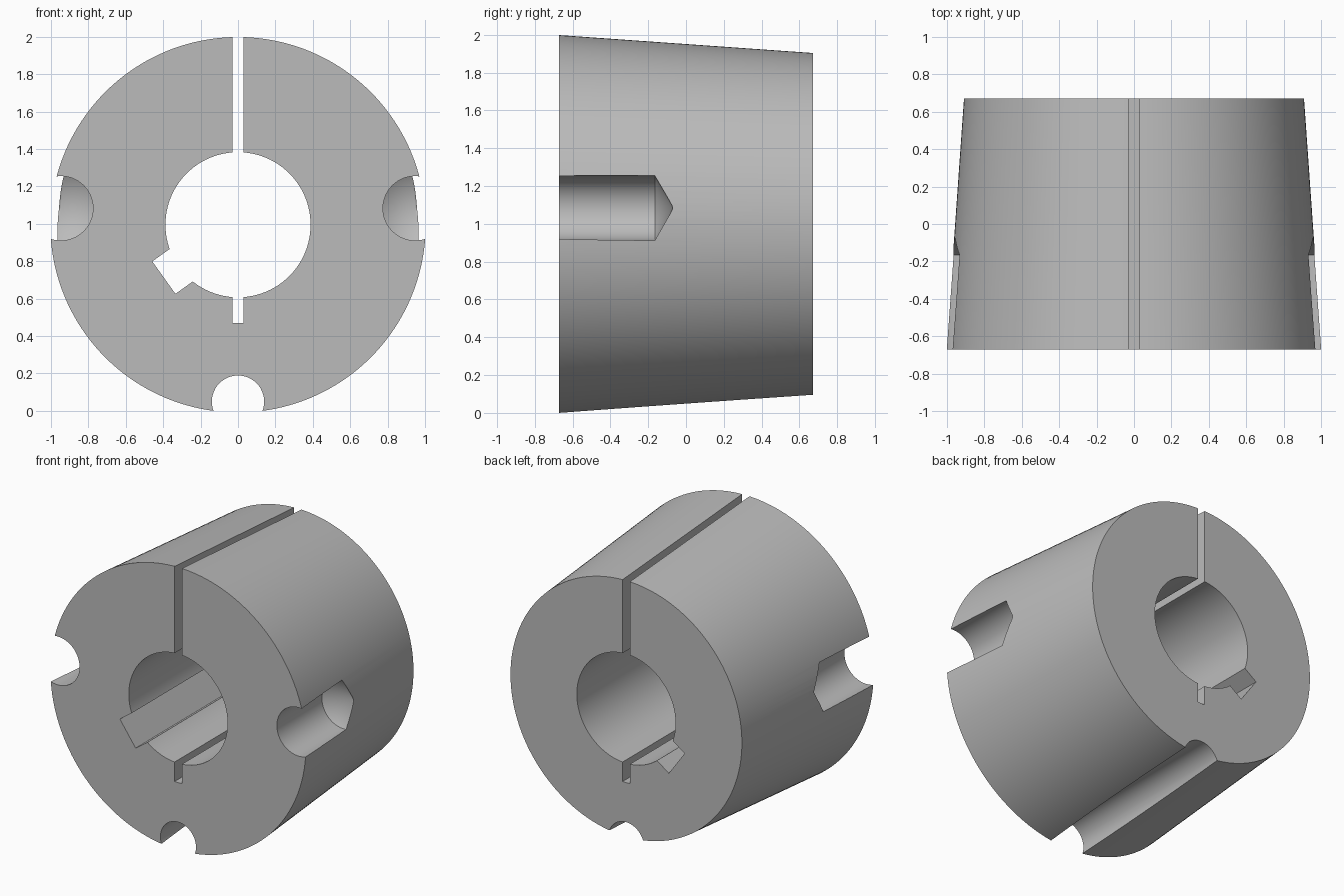
import bpy
from math import radians, pi, cos, sin
from mathutils import Matrix

default = bpy.data.objects.get("Cube")
if default:
    bpy.data.objects.remove(default)

AXIS_Z = 0.995          # height of the bore axis
HALF = 0.671            # half length along y
FRONT_R, BACK_R = 1.0036, 0.909
BORE_R = 0.388
ALONG_Y = (-pi / 2, 0, 0)   # turns local +z to +y

steel = bpy.data.materials.new("grey steel")
steel.use_nodes = True
GREY = (0.5, 0.5, 0.5, 1)
steel.diffuse_color = GREY
steel.node_tree.nodes["Principled BSDF"].inputs["Base Color"].default_value = GREY


def rod(name, x, z, y0, y1, r0, r1, sides):
    """Round body along y, from radius r0 at y0 to r1 at y1."""
    bpy.ops.mesh.primitive_cone_add(vertices=sides, radius1=r0, radius2=r1, depth=y1 - y0,
                                    location=(x, (y0 + y1) / 2, z), rotation=ALONG_Y)
    ob = bpy.context.object
    ob.name = name
    ob.data.materials.append(steel)
    return ob


def bar(name, x, z, width, height, tilt=0):
    """Box running the whole length, tilted about y."""
    bpy.ops.mesh.primitive_cube_add(size=1, location=(x, 0, z), rotation=(0, tilt, 0))
    ob = bpy.context.object
    ob.name = name
    ob.scale = (width, 3 * HALF, height)
    ob.data.materials.append(steel)
    return ob


def cut(body, cutter):
    """Subtract the cutter from the body and discard it."""
    mod = body.modifiers.new(cutter.name, "BOOLEAN")
    mod.operation = "DIFFERENCE"
    mod.solver = "EXACT"
    mod.object = cutter
    bpy.context.view_layer.objects.active = body
    bpy.ops.object.modifier_apply(modifier=mod.name)
    bpy.data.objects.remove(cutter)


# Tapered body
bush = rod("tapered_bush", 0, AXIS_Z, -HALF, HALF, FRONT_R, BACK_R, 160)

# Central bore
cut(bush, rod("bore", 0, AXIS_Z, -1, 1, BORE_R, BORE_R, 96))

# Keyway, set into the lower right of the bore
angle = radians(35.5)
reach, inner = 0.487, 0.2
mid = (reach + inner) / 2
cut(bush, bar("keyway", -mid * cos(angle), AXIS_Z - mid * sin(angle),
              reach - inner, 0.213, -angle))

# Clamping slot: through the top wall, partway into the bottom wall
SLOT_BOTTOM, SLOT_TOP = 0.47, 2.2
cut(bush, bar("slot", 0, (SLOT_BOTTOM + SLOT_TOP) / 2, 0.057, SLOT_TOP - SLOT_BOTTOM))

# Bottom groove running right through
cut(bush, rod("bottom_groove", 0, 0.049, -1, 1, 0.14, 0.14, 48))

# Blind drilled half-holes on both sides, with conical ends
HOLE_R, HOLE_Z, SHOULDER, TIP = 0.172, 1.083, -0.165, -0.065
for side in (-1, 1):
    drill = rod("drill", side * 0.947, HOLE_Z, -1, SHOULDER, HOLE_R, HOLE_R, 64)
    # pull the end cap out to a point
    end = max(drill.data.polygons, key=lambda p: p.normal.z if len(p.vertices) > 4 else -1)
    import bmesh
    bm = bmesh.new()
    bm.from_mesh(drill.data)
    bm.faces.ensure_lookup_table()
    poked = bmesh.ops.poke(bm, faces=[bm.faces[end.index]])
    poked["verts"][0].co.z += TIP - SHOULDER
    bm.to_mesh(drill.data)
    bm.free()
    cut(bush, drill)

# Smooth curved walls, crisp edges
bpy.ops.object.select_all(action="DESELECT")
bush.select_set(True)
bpy.context.view_layer.objects.active = bush
bpy.ops.object.shade_smooth_by_angle(angle=radians(25))
